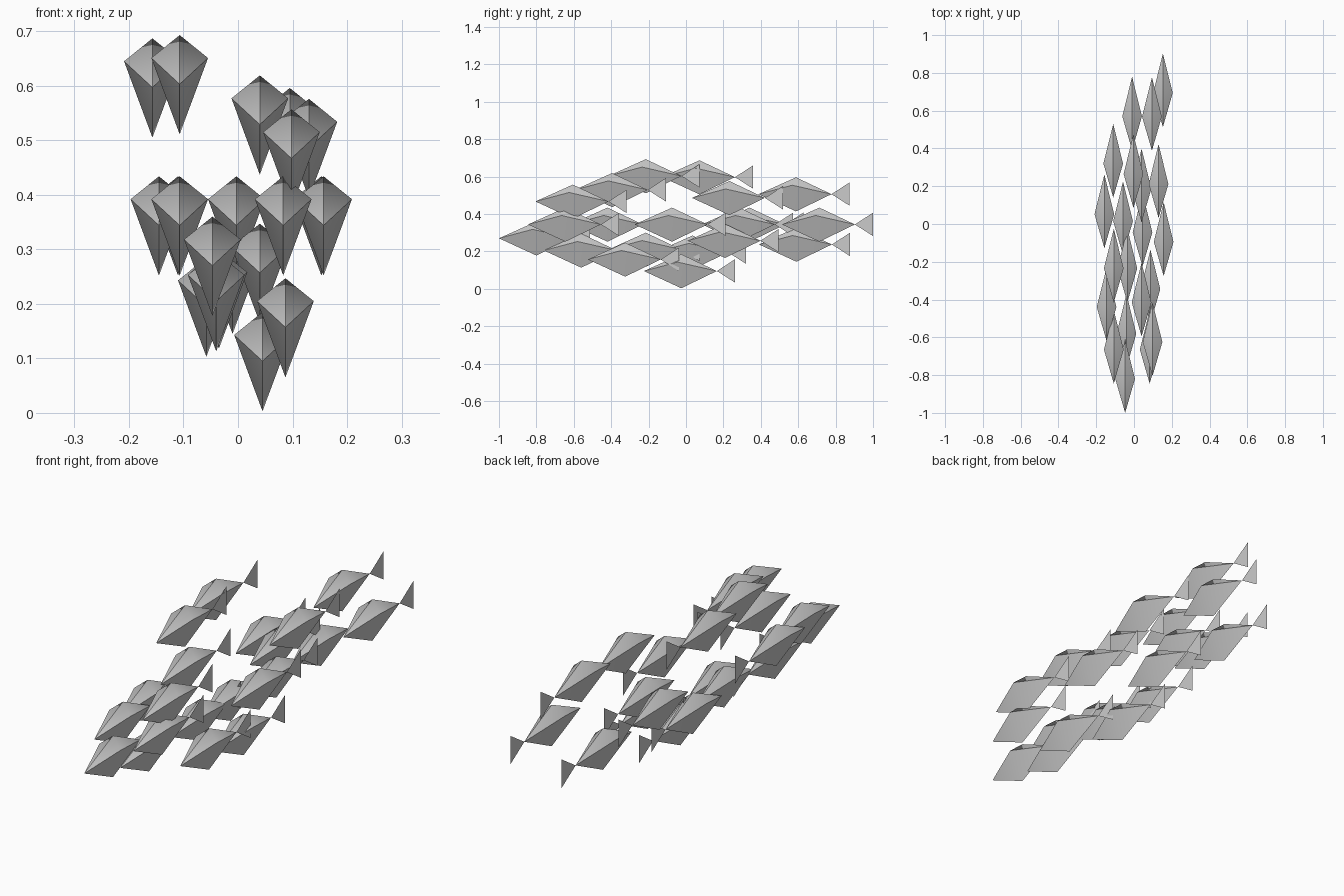
import bpy, bmesh, math

# School of low-poly fish: (x, y of the deepest body section, z of the belly)
school = [
    (0.045, -0.025, 0.003), (0.087, -0.325, 0.065), (0.153, 0.713, 0.252),
    (0.157, -0.075, 0.252), (-0.157, 0.072, 0.505), (-0.107, -0.215, 0.511),
    (0.040, -0.395, 0.437), (0.098, -0.605, 0.375), (0.130, 0.232, 0.394),
    (0.095, 0.588, 0.414), (0.083, -0.645, 0.252), (-0.107, -0.645, 0.252),
    (-0.110, 0.340, 0.252), (-0.145, -0.42, 0.252), (-0.003, 0.285, 0.252),
    (-0.047, -0.800, 0.178), (-0.058, 0.035, 0.103), (-0.040, -0.56, 0.113),
    (-0.035, -0.215, 0.118), (-0.010, 0.59, 0.145), (0.040, 0.208, 0.165),
]

# Shared fish mesh: faceted body with nose and tail root, plus a flat tail fin
bm = bmesh.new()
nose = bm.verts.new((0, -0.20, 0.092))
root = bm.verts.new((0, 0.19, 0.092))
ring = [bm.verts.new(p) for p in
        ((0, 0, 0.182), (0.052, -0.02, 0.14), (0, 0, 0), (-0.052, -0.02, 0.14))]
for i in range(4):
    a, b = ring[i], ring[(i + 1) % 4]
    bm.faces.new((nose, a, b))
    bm.faces.new((root, b, a))
bmesh.ops.recalc_face_normals(bm, faces=bm.faces)
fin = [bm.verts.new(p) for p in
       ((0, 0.19, 0.092), (0, 0.287, 0.03), (0, 0.287, 0.155))]
bm.faces.new(fin)
mesh = bpy.data.meshes.new("fish")
bm.to_mesh(mesh)
bm.free()

# Place every fish
for i, loc in enumerate(school):
    fish = bpy.data.objects.new(f"fish_{i + 1}", mesh)
    fish.location = loc
    bpy.context.collection.objects.link(fish)

# Soft back, crisp ridges
bpy.ops.object.select_all(action='DESELECT')
fish.select_set(True)
bpy.context.view_layer.objects.active = fish
bpy.ops.object.shade_smooth_by_angle(angle=math.radians(45))
